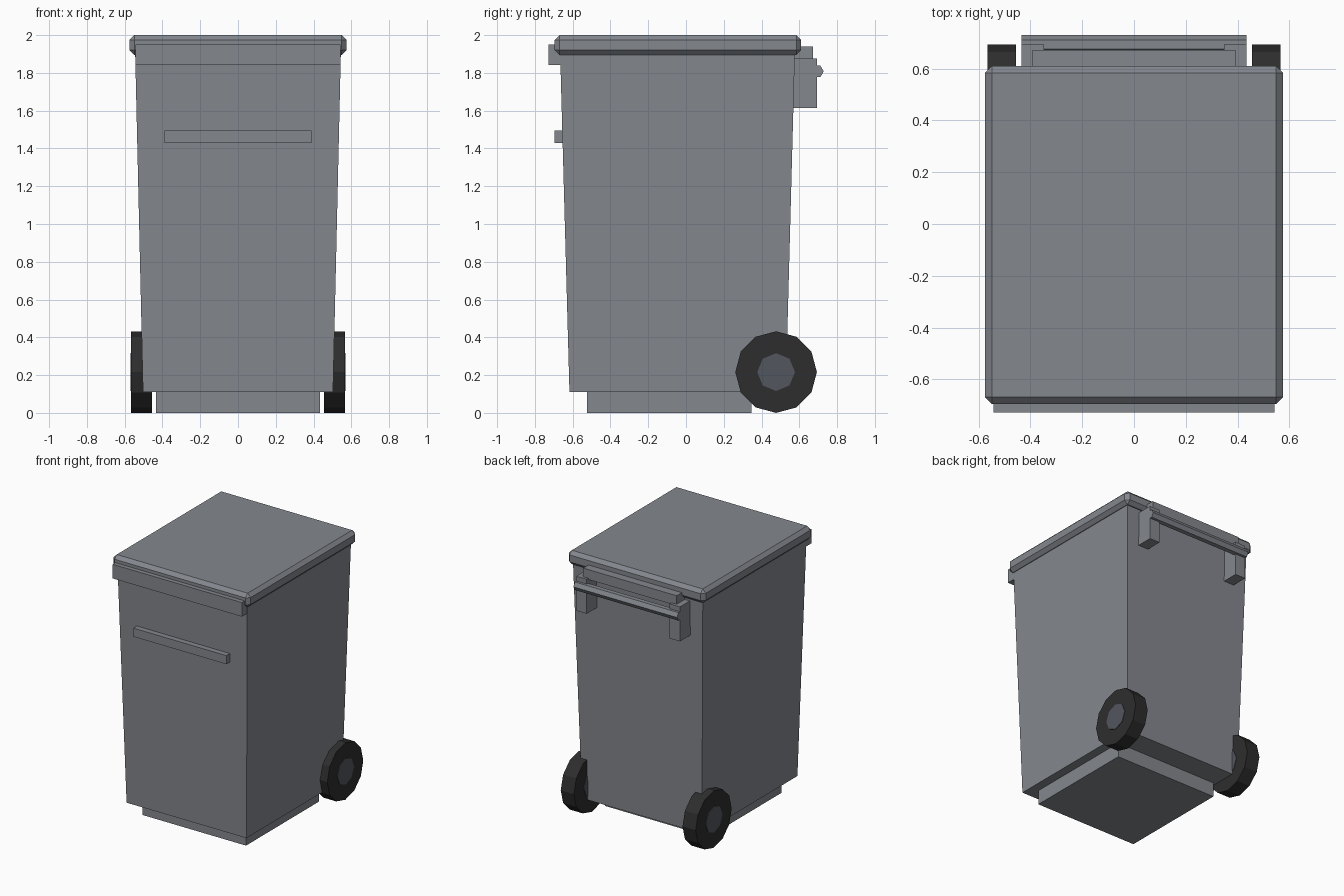
import bpy, bmesh, math
from mathutils import Matrix

if "Cube" in bpy.data.objects:
    bpy.data.objects.remove(bpy.data.objects["Cube"])


def material(name, rgb):
    m = bpy.data.materials.new(name)
    m.diffuse_color = (*rgb, 1)
    m.use_nodes = True
    m.node_tree.nodes["Principled BSDF"].inputs["Base Color"].default_value = m.diffuse_color
    return m


GREY = material("grey plastic", (0.23, 0.245, 0.27))
BLACK = material("black rubber", (0.027, 0.027, 0.027))
HUB = material("dark grey hub", (0.085, 0.093, 0.112))


def finish(name, bm, mat):
    bmesh.ops.recalc_face_normals(bm, faces=bm.faces)
    me = bpy.data.meshes.new(name)
    bm.to_mesh(me)
    bm.free()
    me.materials.append(mat)
    ob = bpy.data.objects.new(name, me)
    bpy.context.collection.objects.link(ob)
    return ob


def tapered(name, low, high, z0, z1, mat=GREY, bevel=0):
    """Box between two rectangles (x0, x1, y0, y1) at heights z0 and z1."""
    bm = bmesh.new()
    bmesh.ops.create_cube(bm, size=2)
    for v in bm.verts:
        r, z = (high, z1) if v.co.z > 0 else (low, z0)
        v.co = (r[v.co.x > 0], r[2 + (v.co.y > 0)], z)
    if bevel:
        bmesh.ops.bevel(bm, geom=bm.edges[:], offset=bevel, segments=1,
                        profile=0.5, affect='EDGES')
    return finish(name, bm, mat)


def box(name, x0, x1, y0, y1, z0, z1, **kw):
    return tapered(name, (x0, x1, y0, y1), (x0, x1, y0, y1), z0, z1, **kw)


def rod(name, x0, x1, y, z, radius, sides, mat, turn=0):
    """Prism along x, with one corner pointing along +y when turn is 0."""
    bm = bmesh.new()
    rings = []
    for x in (x0, x1):
        rings.append([bm.verts.new((x, y + radius * math.cos(turn + 2 * math.pi * i / sides),
                                    z + radius * math.sin(turn + 2 * math.pi * i / sides)))
                      for i in range(sides)])
    for ring in rings:
        bm.faces.new(ring)
    for i in range(sides):
        j = (i + 1) % sides
        bm.faces.new((rings[0][i], rings[0][j], rings[1][j], rings[1][i]))
    return finish(name, bm, mat)


# Bin body, plinth and lid
tapered("body", (-0.503, 0.503, -0.617, 0.528), (-0.545, 0.545, -0.667, 0.577), 0.11, 1.93)
box("plinth", -0.435, 0.435, -0.525, 0.347, 0, 0.115)
box("lid", -0.575, 0.575, -0.695, 0.61, 1.895, 2.0, bevel=0.026)

# Front rim and grip
box("front_rim", -0.542, 0.542, -0.728, -0.63, 1.843, 1.95)
box("front_grip", -0.39, 0.39, -0.697, -0.63, 1.43, 1.495)

# Rear hinge, handle brackets and bar
box("hinge_block", -0.392, 0.392, 0.55, 0.672, 1.865, 1.94)
for side, s in (("left", -1), ("right", 1)):
    a, b = sorted((s * 0.348, s * 0.435))
    box(side + "_bracket", a, b, 0.54, 0.693, 1.613, 1.875)
rod("handle_bar", -0.435, 0.435, 0.694, 1.808, 0.035, 6, GREY)

# Wheels with hubs
for side, s in (("left", -1), ("right", 1)):
    rod(side + "_wheel", s * 0.456, s * 0.566, 0.477, 0.216, 0.216, 12, BLACK)
    rod(side + "_hub", s * 0.452, s * 0.57, 0.477, 0.216, 0.1, 8, HUB)
